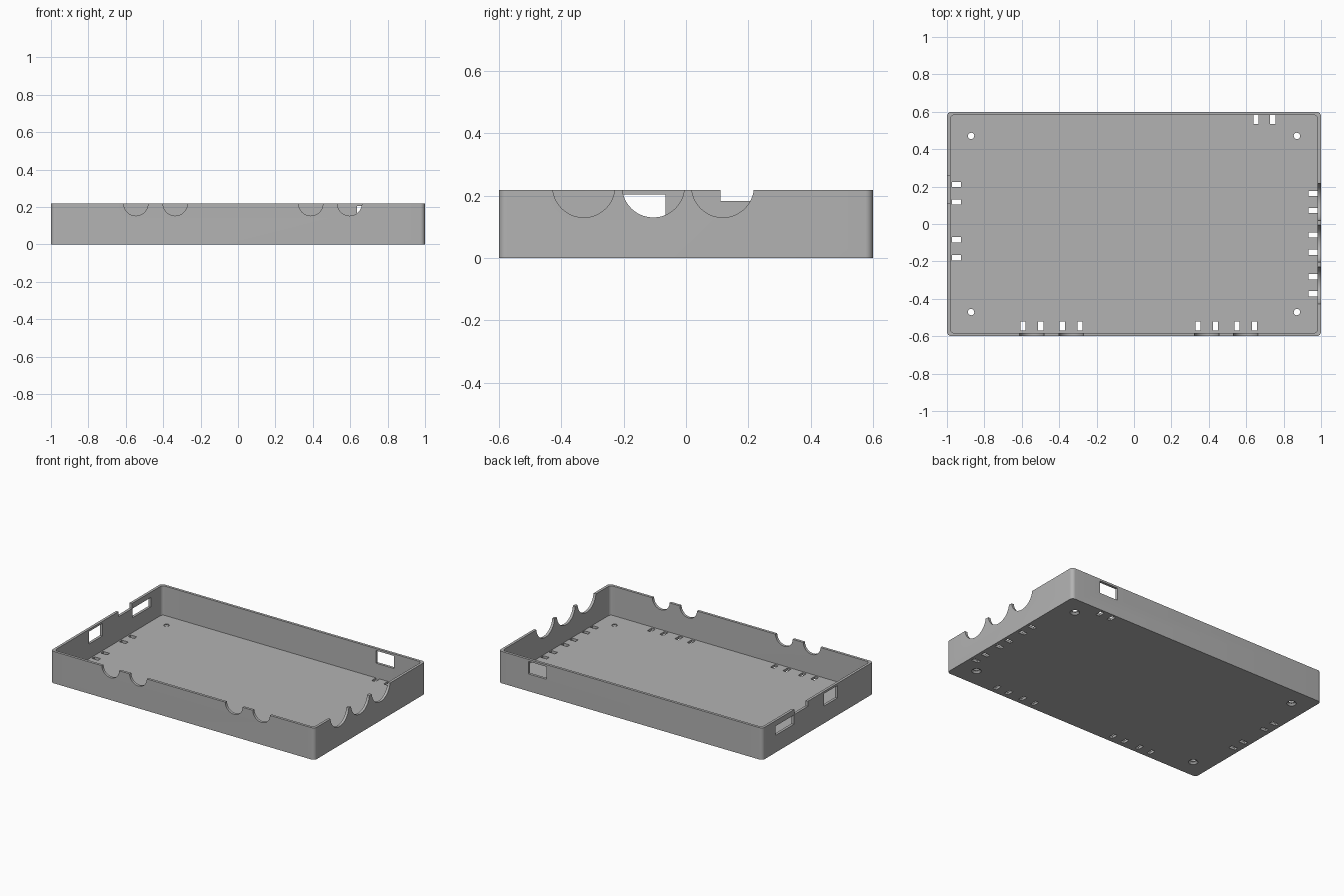
import bpy, bmesh
from math import radians
from mathutils import Matrix, Vector

cube = bpy.data.objects.get("Cube")
if cube:
    bpy.data.objects.remove(cube, do_unlink=True)

HALF_X, HALF_Y, HEIGHT = 1.0, 0.6, 0.218
WALL, FLOOR = 0.018, 0.017

grey = bpy.data.materials.new("plain grey")
grey.use_nodes = True
colour = (0.45, 0.45, 0.45, 1)
grey.diffuse_color = colour
grey.node_tree.nodes["Principled BSDF"].inputs["Base Color"].default_value = colour


def add_box(bm, x0, x1, y0, y1, z0, z1, radius=0):
    """Box from its limits, with optional rounded upright corners."""
    lo, hi = Vector((x0, y0, z0)), Vector((x1, y1, z1))
    m = Matrix.Translation((lo + hi) / 2) @ Matrix.Diagonal((hi - lo).to_4d())
    verts = bmesh.ops.create_cube(bm, size=1, matrix=m)["verts"]
    if radius:
        edges = {e for v in verts for e in v.link_edges
                 if abs(e.verts[0].co.z - e.verts[1].co.z) > 0.01}
        bmesh.ops.bevel(bm, geom=list(edges), offset=radius, segments=8,
                        profile=0.5, affect='EDGES')


def add_rod(bm, centre, r1, r2, length, turn=Matrix(), sides=64):
    bmesh.ops.create_cone(bm, cap_ends=True, segments=sides, radius1=r1, radius2=r2,
                          depth=length, matrix=Matrix.Translation(centre) @ turn)


def make_object(name, bm):
    bmesh.ops.recalc_face_normals(bm, faces=bm.faces)
    mesh = bpy.data.meshes.new(name)
    bm.to_mesh(mesh)
    bm.free()
    obj = bpy.data.objects.new(name, mesh)
    bpy.context.collection.objects.link(obj)
    mesh.materials.append(grey)
    return obj


def cut(target, name, bm):
    """Subtract the shape from the target and discard the cutter."""
    cutter = make_object(name, bm)
    cutter.hide_render = True
    mod = target.modifiers.new(name, 'BOOLEAN')
    mod.operation, mod.solver, mod.object = 'DIFFERENCE', 'EXACT', cutter
    bpy.ops.object.select_all(action='DESELECT')
    bpy.context.view_layer.objects.active = target
    target.select_set(True)
    bpy.ops.object.modifier_apply(modifier=name)
    bpy.data.objects.remove(cutter, do_unlink=True)


# Tray body with rounded corners
bm = bmesh.new()
add_box(bm, -HALF_X, HALF_X, -HALF_Y, HALF_Y, 0, HEIGHT, 0.025)
tray = make_object("enclosure_tray", bm)

# Hollow interior
bm = bmesh.new()
ix, iy = HALF_X - WALL, HALF_Y - WALL
add_box(bm, -ix, ix, -iy, iy, FLOOR, 0.4, 0.02)
cut(tray, "cavity", bm)

bm = bmesh.new()
along_x, along_y = Matrix.Rotation(radians(90), 4, 'Y'), Matrix.Rotation(radians(90), 4, 'X')
SLOT_L, SLOT_W = 0.024, 0.014


def slot(x, y, lengthwise_x):
    hx, hy = (SLOT_L, SLOT_W) if lengthwise_x else (SLOT_W, SLOT_L)
    add_box(bm, x - hx, x + hx, y - hy, y + hy, -0.05, 0.05)


# Front cable cradles, each with a pair of tie slots
for x in (-0.546, -0.336, 0.389, 0.597):
    add_rod(bm, (x, -HALF_Y, HEIGHT), 0.065, 0.065, 0.1, along_y)
    for side in (-1, 1):
        slot(x + side * 0.047, -0.545, False)

# Larger cradles on the left end, each with a pair of tie slots
for y in (-0.328, -0.105, 0.118):
    add_rod(bm, (HALF_X, y, 0.23), 0.1, 0.1, 0.1, along_x)
    for side in (-1, 1):
        slot(0.956, y + side * 0.0455, True)

# Tie slots on the right end and the back
for y in (0.211, 0.118, -0.084, -0.18):
    slot(-0.948, y, True)
for x in (0.652, 0.742):
    slot(x, 0.559, False)

# Port windows and rim notch in the right end, window in the back
for y0, y1, z0, z1 in ((-0.21, -0.065, 0.118, 0.203),
                       (0.11, 0.256, 0.183, 0.3),
                       (0.262, 0.46, 0.118, 0.181)):
    add_box(bm, -1.05, -0.95, y0, y1, z0, z1)
add_box(bm, 0.637, 0.775, 0.55, 0.65, 0.118, 0.204)

# Screw holes
screws = [(sx * 0.871, sy * 0.471) for sx in (-1, 1) for sy in (-1, 1)]
for x, y in screws:
    add_rod(bm, (x, y, 0), 0.017, 0.017, 0.1, sides=32)
cut(tray, "openings", bm)

# Countersinks under the screw holes
bm = bmesh.new()
for x, y in screws:
    add_rod(bm, (x, y, 0), 0.042, 0.018, 0.024, sides=32)
cut(tray, "countersinks", bm)

bpy.ops.object.shade_smooth_by_angle(angle=radians(30))
